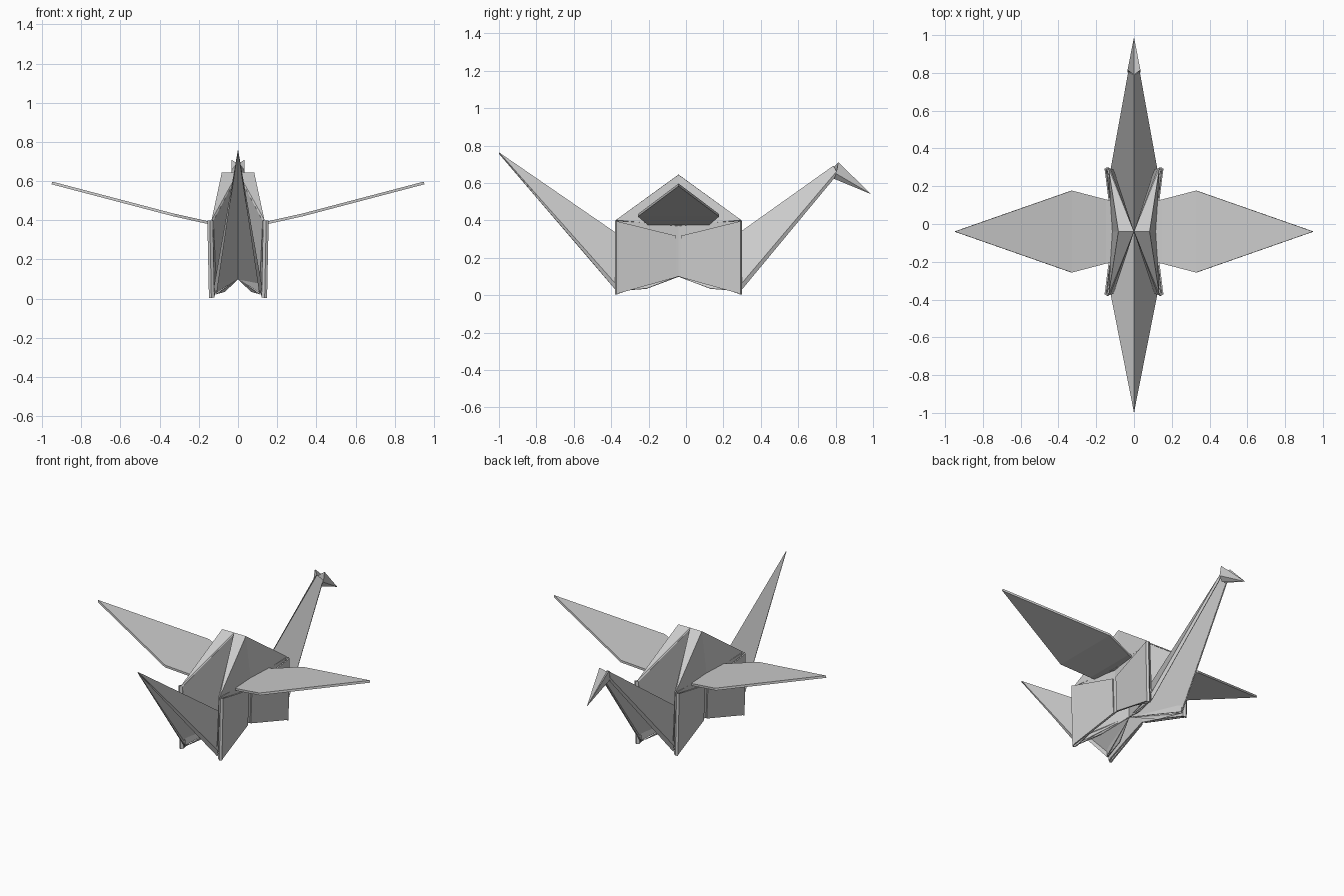
import bpy, bmesh

if "Cube" in bpy.data.objects:
    bpy.data.objects.remove(bpy.data.objects["Cube"])

CENTRE_Y = -0.04   # middle of the body

paper = bpy.data.materials.new("grey_paper")
paper.diffuse_color = (0.6, 0.6, 0.6, 1)
paper.use_nodes = True
paper.node_tree.nodes["Principled BSDF"].inputs["Base Color"].default_value = paper.diffuse_color


def sheet(name, verts, faces, thick=0.01, mirror_x=True, mirror_y=False):
    """Folded paper part: a few points, mirrored, then given thickness."""
    mesh = bpy.data.meshes.new(name)
    mesh.from_pydata(verts, [], faces)
    bm = bmesh.new()
    bm.from_mesh(mesh)
    bmesh.ops.recalc_face_normals(bm, faces=bm.faces)
    bm.to_mesh(mesh)
    bm.free()
    mesh.materials.append(paper)
    ob = bpy.data.objects.new(name, mesh)
    ob.location.y = CENTRE_Y
    bpy.context.collection.objects.link(ob)
    mir = ob.modifiers.new("mirror", 'MIRROR')
    mir.use_axis = (mirror_x, mirror_y, False)
    mir.merge_threshold = 0.0005
    if thick:
        sol = ob.modifiers.new("thickness", 'SOLIDIFY')
        sol.thickness = thick
        sol.offset = 0
    return ob


# wings: bent near the root, pointed at the tip
sheet("wings",
      [(0.10, -0.16, 0.38), (0.10, 0.16, 0.38), (0.15, 0.17, 0.387),
       (0.33, 0.217, 0.427), (0.95, 0, 0.59), (0.33, -0.217, 0.427),
       (0.15, -0.17, 0.387)],
      [(0, 1, 2, 6), (6, 2, 3, 5), (5, 3, 4)], 0.014)

# side flaps: double layer wrapped around a rounded end fold
columns = [  # x, y, bottom, top
    (0.108, 0.015, 0.095, 0.318), (0.146, 0.320, 0.010, 0.393),
    (0.149, 0.330, 0.003, 0.397), (0.140, 0.336, 0.003, 0.399),
    (0.128, 0.328, 0.006, 0.397), (0.118, 0.180, 0.055, 0.388),
    (0.100, 0.0, 0.100, 0.378)]
verts = []
for x, y, low, high in columns:
    verts += [(x - 0.004, y, low), (x + 0.004, y, high)]
sheet("side_flaps", verts,
      [(2 * i, 2 * i + 2, 2 * i + 3, 2 * i + 1) for i in range(len(columns) - 1)],
      0.008, mirror_y=True)

# raised back: narrow fold strips and outer triangles
peak, shoulder, corner = (0, 0, 0.64), (0.08, 0, 0.64), (0.13, 0.335, 0.40)
sheet("back_hump", [peak, shoulder, corner, (0.112, 0, 0.37)],
      [(0, 1, 2), (1, 3, 2)], 0.01, mirror_y=True)

# inner walls dropping from the back to the belly fold
sheet("inner_walls",
      [(0.001, 0, 0.635), (0.127, 0.333, 0.397), (0.11, 0.33, 0.03), (0.001, 0, 0.10)],
      [(0, 1, 2, 3)], 0.003, mirror_y=True)


def limb(name, side, ridge_end, flank_end, edge_end):
    """Roof-shaped limb with a narrow turned-under edge and a belly fold."""
    pts = [(0, 0, 0.10), ridge_end, flank_end, edge_end,
           (0.120, 0.335, 0.06), (0.112, 0.33, 0.022), (0.07, 0.17, 0.035)]
    pts = [(x, side * y, z) for x, y, z in pts]
    if ridge_end == flank_end:   # runs out to a single point
        pts = pts[:2] + pts[4:]
        faces = [(0, 1, 2), (1, 3, 2), (0, 2, 3, 4)]
        faces = faces[:2] + [(0, 2, 3), (0, 3, 4)][1:]
    else:
        faces = [(0, 1, 2, 4), (4, 2, 3, 5), (0, 5, 6)]
    sheet(name, pts, faces, 0.006)


tip = (0, 0.96, 0.76)
limb("tail", -1, tip, tip, tip)
limb("neck", 1, (0, 0.83, 0.69), (0.028, 0.845, 0.66), (0.026, 0.835, 0.63))

# head: reverse-folded, valley on top, pointed beak
sheet("head",
      [(0, 0.83, 0.685), (0.034, 0.855, 0.71), (0, 1.03, 0.54),
       (0.034, 0.842, 0.65), (0.008, 0.832, 0.622), (0, 0.84, 0.64)],
      [(0, 2, 1), (1, 2, 3), (3, 2, 4), (4, 2, 5), (0, 1, 3, 4, 5)], 0)
